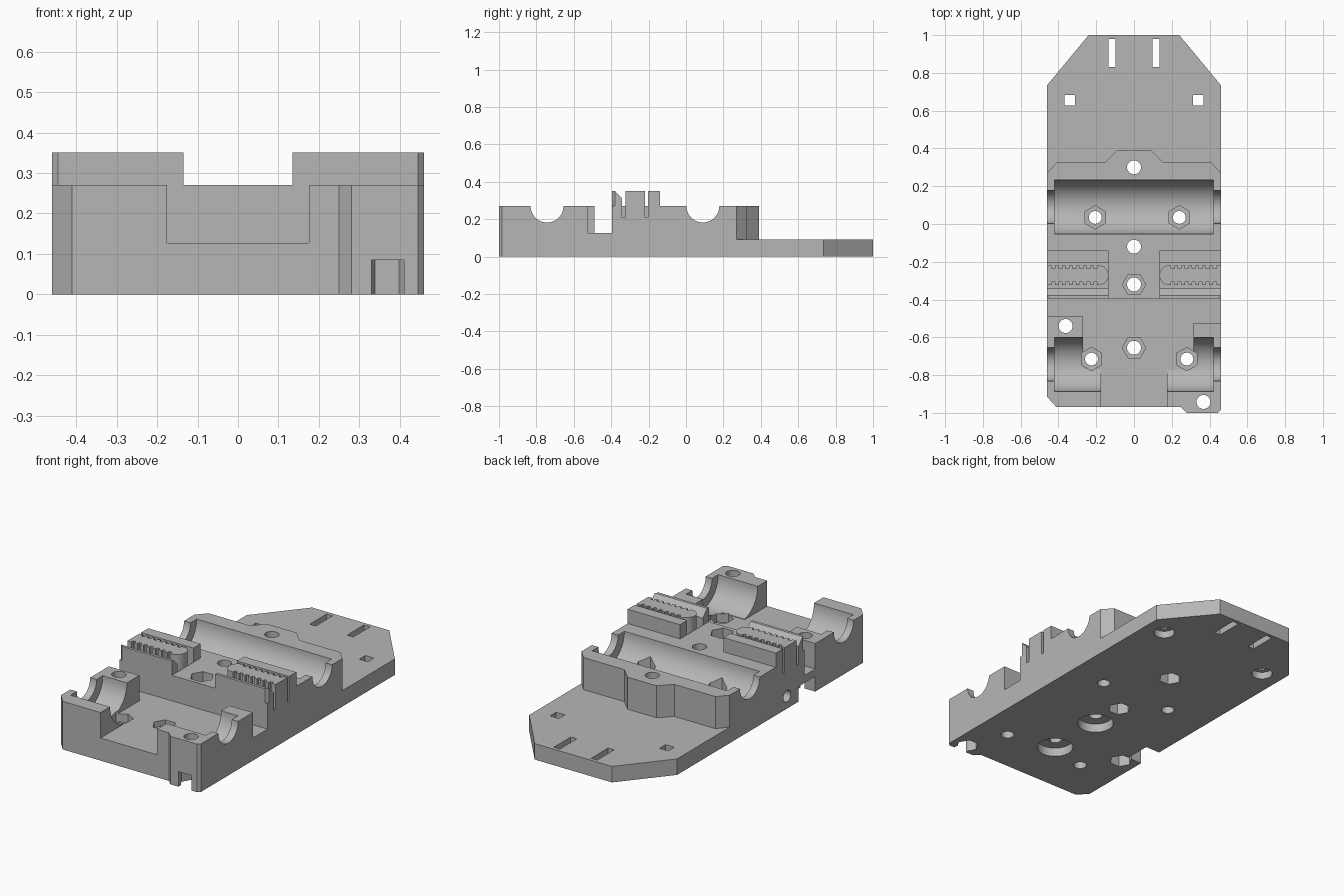
import bpy, bmesh, math

cube = bpy.data.objects.get("Cube")
if cube:
    bpy.data.objects.remove(cube, do_unlink=True)

grey = bpy.data.materials.new("plain grey")
grey.use_nodes = True
COLOUR = (0.47, 0.47, 0.47, 1)
grey.diffuse_color = COLOUR
grey.node_tree.nodes["Principled BSDF"].inputs["Base Color"].default_value = COLOUR


def prism(name, points, low, high, along_x=False):
    """Extrude an outline along z, or a (y, z) outline along x."""
    bm = bmesh.new()
    place = (lambda a, b, h: (h, a, b)) if along_x else (lambda a, b, h: (a, b, h))
    face = bm.faces.new([bm.verts.new(place(a, b, low)) for a, b in points])
    moved = bmesh.ops.extrude_face_region(bm, geom=[face])["geom"]
    for v in moved:
        if isinstance(v, bmesh.types.BMVert):
            v.co[0 if along_x else 2] = high
    bmesh.ops.recalc_face_normals(bm, faces=bm.faces)
    mesh = bpy.data.meshes.new(name)
    bm.to_mesh(mesh)
    bm.free()
    mesh.materials.append(grey)
    obj = bpy.data.objects.new(name, mesh)
    bpy.context.collection.objects.link(obj)
    return obj


def box(x0, x1, y0, y1, z0, z1):
    return prism("block", [(x0, y0), (x1, y0), (x1, y1), (x0, y1)], z0, z1)


def ring(a, b, r, n, turn=0.0):
    angles = [turn + 2 * math.pi * i / n for i in range(n)]
    return [(a + r * math.cos(t), b + r * math.sin(t)) for t in angles]


def hole(x, y, r, z0, z1, n=28):
    return prism("hole", ring(x, y, r, n), z0, z1)


def combine(target, tool, operation="DIFFERENCE"):
    mod = target.modifiers.new("combine", "BOOLEAN")
    mod.operation, mod.solver, mod.object = operation, "EXACT", tool
    bpy.context.view_layer.objects.active = target
    bpy.ops.object.modifier_apply(modifier=mod.name)
    bpy.data.objects.remove(tool, do_unlink=True)


W = 0.46      # half width
TOP = 0.27    # top of the main block
FLOOR = 0.127
BORES = (-0.743, 0.09)

# Main block, with chamfered corners and a raised rear boss
body = prism("carriage_body", [
    (-W, -0.915), (-0.41, -0.97), (0.25, -0.97), (0.28, -1), (0.445, -1), (W, -0.985),
    (W, 0.27), (0.41, 0.325), (0.155, 0.325), (0.09, 0.39),
    (-0.09, 0.39), (-0.155, 0.325), (-0.41, 0.325), (-W, 0.27)], 0, TOP)

# Rear plate
plate = prism("rear_plate", [(-W, 0.1), (W, 0.1), (W, 0.735), (0.24, 1),
                             (-0.24, 1), (-W, 0.735)], 0, 0.09)
combine(body, plate, "UNION")

# Belt clamp blocks
for s in (-1, 1):
    block = prism("clamp_block", [
        (s * 0.135, -0.395), (s * 0.445, -0.395), (s * W, -0.38),
        (s * W, -0.14), (s * 0.135, -0.14)], 0.15, 0.35)
    combine(body, block, "UNION")

# Front pocket between the bearing seats
for cutter in (box(-0.175, 0.175, -1.1, -0.395, FLOOR, 0.5),
               box(-0.6, 0.6, -0.49, -0.395, FLOOR, 0.5),
               box(0.1, 0.6, -0.525, -0.395, FLOOR, 0.5),
               box(-0.27, 0, -0.77, -0.395, FLOOR, 0.5),
               box(0, 0.315, -0.77, -0.395, FLOOR, 0.5)):
    combine(body, cutter)

# Bearing bores and the narrower rod grooves at their ends
for y in BORES:
    combine(body, prism("bore", ring(y, TOP, 0.143, 64), -0.42, 0.42, True))
    for s in (-1, 1):
        combine(body, prism("groove", ring(y, TOP, 0.088, 48), s * 0.4, s * 0.6, True))

# Belt slots, leaving room for the toothed islands
for s in (-1, 1):
    a, b = sorted((s * 0.135, s * 0.6))
    combine(body, box(a, b, -0.342, -0.203, 0.21, 0.5))
    combine(body, prism("lead_in", [(-0.38, 0.351), (-0.342, 0.31), (-0.33, 0.31),
                                    (-0.33, 0.4), (-0.38, 0.4)], a, b, True))

# Centre line holes: two with top hexes and bottom bowls, two with bottom hexes
for y, seat in ((-0.32, 0.2), (-0.655, 0.095)):
    combine(body, hole(0, y, 0.037, -0.1, 0.5))
    combine(body, hole(0, y, 0.062, seat, 0.5, 6))
    combine(body, hole(0, y, 0.095, -0.1, 0.05, 40))
for x, y in ((0, 0.3), (0, -0.12), (-0.362, -0.54), (0.368, -0.942)):
    combine(body, hole(x, y, 0.037, -0.1, 0.5))
    combine(body, hole(x, y, 0.06, -0.1, 0.085, 6))

# Nut slots opening to the front and to the side
combine(body, box(0.33, 0.41, -1.1, -0.942, -0.1, 0.085))
combine(body, box(-0.6, -0.37, -0.49, -0.34, -0.1, 0.085))

# Bearing strap holes with hex nut seats
for x, y in ((-0.205, 0.035), (0.24, 0.035), (-0.225, -0.715), (0.28, -0.715)):
    combine(body, hole(x, y, 0.034, -0.1, 0.3))
    combine(body, prism("nut", ring(x, y, 0.062, 6, math.pi / 6), 0.08, 0.3))

# Blind hole in the right side
combine(body, prism("side_hole", ring(-0.24, 0.07, 0.032, 28), -0.6, -0.3, True))

# Plate slots and square holes with round seats below
for s in (-1, 1):
    a, b = sorted((s * 0.097, s * 0.135))
    combine(body, box(a, b, 0.83, 0.98, -0.1, 0.2))
    x, y, h = s * 0.34, 0.655, 0.027
    combine(body, box(x - h, x + h, y - h, y + h, -0.1, 0.2))
    combine(body, hole(x, y, 0.055, -0.1, 0.04, 32))

# Toothed belt islands with a rounded inner end
parts = [body]
MID, HALF, PITCH = -0.271, 0.052, 0.037
for s, side in ((-1, "right"), (1, "left")):
    upper = [(0.185 - 0.05 * math.cos(t), HALF * math.sin(t))
             for t in [math.pi / 2 * i / 8 for i in range(1, 9)]]
    for i in range(7):
        x = 0.195 + i * PITCH
        upper += [(x, HALF), (x, HALF - 0.016),
                  (x + PITCH / 2, HALF - 0.016), (x + PITCH / 2, HALF)]
    upper.append((W, HALF))
    outline = [(0.135, 0)] + upper + [(x, -y) for x, y in reversed(upper)]
    parts.append(prism("belt_teeth_" + side,
                       [(s * x, MID + y) for x, y in outline], 0.2, 0.35))

# Smooth the round walls, keep edges sharp
bpy.ops.object.select_all(action="DESELECT")
for obj in parts:
    obj.select_set(True)
bpy.context.view_layer.objects.active = body
bpy.ops.object.shade_smooth_by_angle(angle=math.radians(25))
